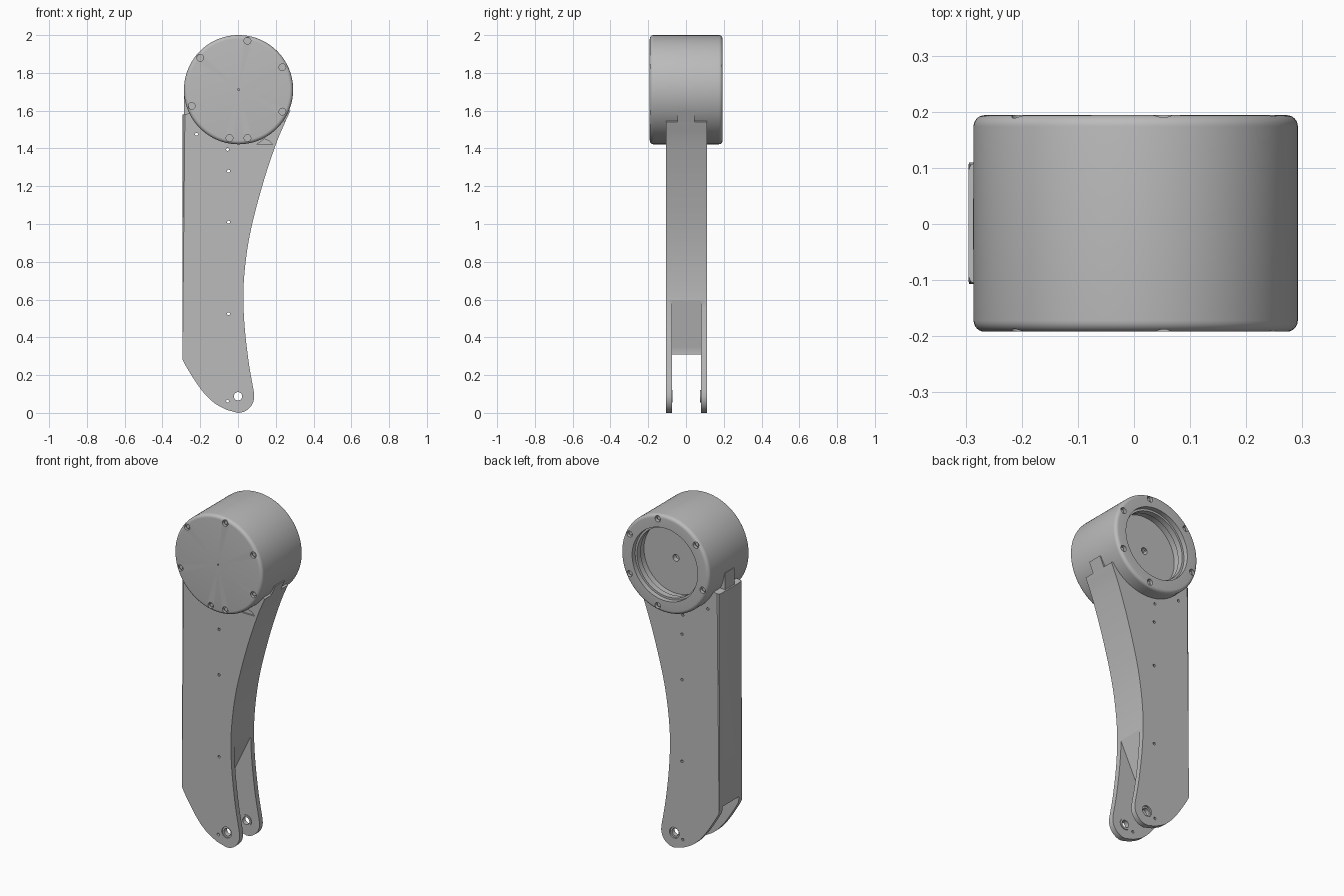
import bpy, bmesh, math
from mathutils import Vector

cube = bpy.data.objects.get("Cube")
if cube:
    bpy.data.objects.remove(cube, do_unlink=True)

grey = bpy.data.materials.new("plain_grey")
grey.use_nodes = True
grey.diffuse_color = (0.5, 0.5, 0.5, 1)
grey.node_tree.nodes["Principled BSDF"].inputs["Base Color"].default_value = (0.5, 0.5, 0.5, 1)

HUB_X, HUB_Z, HUB_R = 0.003, 1.711, 0.289
PIN_Z = 0.088


def finish(bm, name):
    bmesh.ops.recalc_face_normals(bm, faces=bm.faces)
    mesh = bpy.data.meshes.new(name)
    bm.to_mesh(mesh)
    bm.free()
    mesh.materials.append(grey)
    obj = bpy.data.objects.new(name, mesh)
    bpy.context.collection.objects.link(obj)
    return obj


def prism(name, outline, y0, y1):
    """Extrude an x-z outline from y0 to y1."""
    bm = bmesh.new()
    face = bm.faces.new([bm.verts.new((x, y0, z)) for x, z in outline])
    new = bmesh.ops.extrude_face_region(bm, geom=[face])["geom"]
    bmesh.ops.translate(bm, vec=(0, y1 - y0, 0),
                        verts=[v for v in new if isinstance(v, bmesh.types.BMVert)])
    return finish(bm, name)


def lathe(name, profile, x, z, steps=96):
    """Spin (radius, y) points about a y axis through x, z."""
    bm = bmesh.new()
    verts = [bm.verts.new((r, y, 0)) for r, y in profile]
    edges = [bm.edges.new(p) for p in zip(verts, verts[1:])]
    bmesh.ops.spin(bm, geom=verts + edges, cent=(0, 0, 0), axis=(0, 1, 0),
                   angle=2 * math.pi, steps=steps)
    bmesh.ops.remove_doubles(bm, verts=bm.verts, dist=1e-5)
    bmesh.ops.translate(bm, vec=(x, 0, z), verts=bm.verts)
    return finish(bm, name)


def rod(name, x, z, r, y0, y1, steps=24):
    return lathe(name, [(0, y0), (r, y0), (r, y1), (0, y1)], x, z, steps)


def cut(obj, cutters):
    for cutter in cutters:
        mod = obj.modifiers.new("cut", "BOOLEAN")
        mod.operation, mod.solver, mod.object = "DIFFERENCE", "EXACT", cutter
        bpy.context.view_layer.objects.active = obj
        bpy.ops.object.modifier_apply(modifier=mod.name)
        bpy.data.objects.remove(cutter, do_unlink=True)


def smooth(obj, angle=30):
    bpy.ops.object.select_all(action="DESELECT")
    obj.select_set(True)
    bpy.context.view_layer.objects.active = obj
    bpy.ops.object.shade_smooth_by_angle(angle=math.radians(angle))


def spline(points, steps=6):
    """Catmull-Rom curve through the points."""
    p = [Vector(q) for q in points]
    p = [2 * p[0] - p[1]] + p + [2 * p[-1] - p[-2]]
    out = []
    for a, b, c, d in zip(p, p[1:], p[2:], p[3:]):
        for i in range(steps):
            t = i / steps
            out.append(0.5 * (2 * b + (c - a) * t + (2 * a - 5 * b + 4 * c - d) * t * t
                              + (3 * b - a - 3 * c + d) * t ** 3))
    return [tuple(v) for v in out + [p[-2]]]


# Arm: straight spine on one side, concave edge on the other, round foot
concave = spline([(0.25, 1.54), (0.2, 1.42), (0.128, 1.2), (0.062, 0.94),
                  (0.031, 0.7), (0.032, 0.5), (0.055, 0.28), (0.084, 0.11)])
foot = [(0.086 * math.cos(math.radians(a)), PIN_Z - 0.088 * math.sin(math.radians(a)))
        for a in range(0, 100, 10)]
heel = spline([(-0.06, 0.016), (-0.13, 0.056), (-0.2, 0.13), (-0.283, 0.26), (-0.295, 0.3)])
outline = concave + foot + heel + [(-0.295, 1.58), (-0.15, 1.6), (0.15, 1.6)]
arm = prism("arm", outline, -0.107, 0.11)

# Chamfer the long spine edges
bm = bmesh.new()
bm.from_mesh(arm.data)
spine = [e for e in bm.edges if all(v.co.x < -0.29 for v in e.verts)
         and abs(e.verts[0].co.z - e.verts[1].co.z) > 1]
bmesh.ops.bevel(bm, geom=spine, offset=0.014, segments=2, affect="EDGES", profile=0.5)
bm.to_mesh(arm.data)
bm.free()

# Fork slot, drum seat, pin holes and small through holes
slot = prism("slot_cutter", [(0.4, 0.6), (0.031, 0.6), (-0.09, 0.35), (-0.09, 0.31),
                             (-0.4, 0.31), (-0.4, -0.1), (0.4, -0.1)], -0.075, 0.079)
seat = rod("seat_cutter", HUB_X, HUB_Z, HUB_R - 0.01, -0.3, 0.3, 96)
pin = rod("pin_cutter", 0, PIN_Z, 0.022, -0.3, 0.3, 32)
bores = [rod("bore_cutter", 0, PIN_Z, 0.032, s * 0.1, s * 0.3, 32) for s in (-1, 1)]
holes = [rod("hole_cutter", x, z, 0.008, -0.3, 0.3, 12) for x, z in
         [(-0.22, 1.475), (-0.055, 1.395), (-0.05, 1.28), (-0.05, 1.01),
          (-0.05, 0.525), (-0.055, 0.062)]]
pocket = prism("pocket_cutter", [(0.1, 1.421), (0.185, 1.421), (0.165, 1.44), (0.14, 1.45)],
               -0.3, -0.098)
cut(arm, [slot, seat, pin, pocket] + bores + holes)
smooth(arm)

# Bushings on the inner faces of the fork
for side, y in (("front", -0.077), ("back", 0.081)):
    e = 0.006 if y < 0 else -0.006
    ring = lathe(side + "_bushing", [(0.022, y), (0.034, y), (0.034, y + e),
                                     (0.022, y + e), (0.022, y)], 0, PIN_Z, 32)
    smooth(ring)

# Tabs that run up from the arm onto the drum
prism("left_tab", [(0.19, 1.45), (0.232, 1.5), (0.25, 1.54), (0.277, 1.6), (0.24, 1.6)],
      -0.045, 0.045)
prism("right_tab", [(-0.287, 1.55), (-0.2, 1.55), (-0.25, 1.68), (-0.287, 1.68)],
      -0.045, 0.045)

# Drum with rounded rims, a stepped recess at the back
B, Y0, Y1 = 0.02, -0.192, 0.194
arc = [math.radians(a) for a in range(0, 91, 15)]
rim_front = [(HUB_R - B + B * math.sin(a), Y0 + B - B * math.cos(a)) for a in arc]
rim_back = [(HUB_R - B + B * math.cos(a), Y1 - B + B * math.sin(a)) for a in arc]
recess = [(0.215, Y1), (0.215, 0.165), (0.203, 0.165), (0.203, 0.13),
          (0.21, 0.13), (0.21, 0.09), (0, 0.09)]
drum = lathe("drum", [(0, Y0)] + rim_front + rim_back + recess, HUB_X, HUB_Z, 128)

# Screw holes round both faces, and the hub centre holes
spots = [(-0.2, 1.88), (0.05, 1.97), (0.235, 1.83), (0.235, 1.595),
         (0.05, 1.455), (-0.045, 1.455), (-0.245, 1.625)]
cutters = [rod("hub_cutter", HUB_X, HUB_Z, 0.005, -0.3, -0.17, 12),
           rod("hub_cutter", HUB_X, HUB_Z, 0.02, 0.06, 0.12)]
for i, (x, z) in enumerate(spots):
    cutters.append(rod("screw_cutter", x, z, 0.018, -0.3, -0.177))
    if i != 5:
        cutters.append(rod("screw_cutter", x, z, 0.018, 0.175, 0.3))
cut(drum, cutters)
smooth(drum)

# Screw heads sunk in the holes
for i, (x, z) in enumerate(spots):
    for side, a, b in (("front", -0.184, -0.17), ("back", 0.17, 0.182)):
        if side == "front" or i != 5:
            smooth(rod(f"{side}_screw_{i + 1}", x, z, 0.011, a, b, 16))
